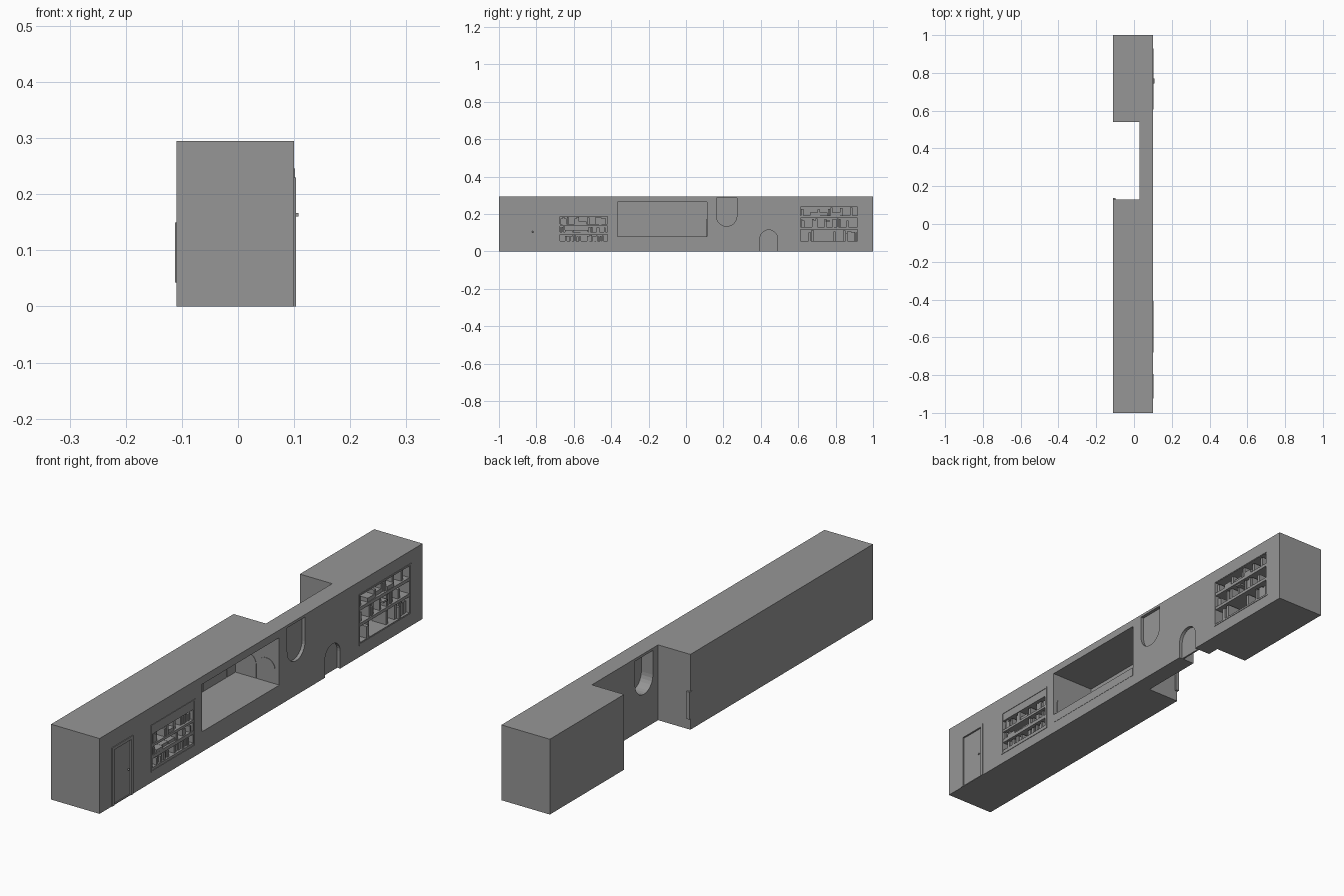
import bpy, bmesh, math, random
from mathutils import Vector

random.seed(4)
if "Cube" in bpy.data.objects:
    bpy.data.objects.remove(bpy.data.objects["Cube"])

grey = bpy.data.materials.new("plain grey")
grey.use_nodes = True
GREY = (0.305, 0.305, 0.305, 1)
grey.diffuse_color = GREY
grey.node_tree.nodes["Principled BSDF"].inputs["Base Color"].default_value = GREY

FACE, BACK, TOP = 0.10, -0.11, 0.295


def prism(bm, pts, a, b, axis="x"):
    """Extrude a 2D outline from a to b along an axis."""
    place = {"x": lambda u, v: (a, u, v),
             "y": lambda u, v: (u, a, v),
             "z": lambda u, v: (u, v, a)}[axis]
    step = {"x": (b - a, 0, 0), "y": (0, b - a, 0), "z": (0, 0, b - a)}[axis]
    face = bm.faces.new([bm.verts.new(place(u, v)) for u, v in pts])
    new = bmesh.ops.extrude_face_region(bm, geom=[face])["geom"]
    bmesh.ops.translate(bm, vec=Vector(step),
                        verts=[g for g in new if isinstance(g, bmesh.types.BMVert)])


def rect(u0, u1, v0, v1):
    return [(u0, v0), (u1, v0), (u1, v1), (u0, v1)]


def box(bm, x0, x1, y0, y1, z0, z1):
    prism(bm, rect(y0, y1, z0, z1), x0, x1)


def arch(u0, u1, flat, tip, n=14):
    """Outline with one flat end and one half-round end."""
    r, mid = (u1 - u0) / 2, (u0 + u1) / 2
    s = 1 if tip > flat else -1
    arc = [(mid + r * math.cos(math.pi * i / n),
            tip - s * r + s * r * math.sin(math.pi * i / n)) for i in range(n + 1)]
    return [(u0, flat), (u1, flat)] + arc


def finish(name, bm):
    bmesh.ops.recalc_face_normals(bm, faces=bm.faces)
    mesh = bpy.data.meshes.new(name)
    bm.to_mesh(mesh)
    bm.free()
    mesh.materials.append(grey)
    obj = bpy.data.objects.new(name, mesh)
    bpy.context.collection.objects.link(obj)
    return obj


def frame(bm, y0, y1, z0, z1, w, t, bottom=True):
    """Thin trim around a rectangle on the detailed face."""
    x0, x1 = FACE - 0.001, FACE + t
    box(bm, x0, x1, y0, y0 + w, z0, z1)
    box(bm, x0, x1, y1 - w, y1, z0, z1)
    box(bm, x0, x1, y0 + w, y1 - w, z1 - w, z1)
    if bottom:
        box(bm, x0, x1, y0 + w, y1 - w, z0, z0 + w)


# Long wall block with a notch in its rear
bm = bmesh.new()
prism(bm, [(BACK, -1), (FACE, -1), (FACE, 1), (BACK, 1), (BACK, 0.54),
           (0.03, 0.54), (0.03, 0.13), (BACK, 0.13)], 0, TOP, "z")
wall = finish("wall_block", bm)

# Openings: room, two arched niches (front and rear), shelves, door
low_shelves = [(0.056, 0.09), (0.104, 0.137), (0.147, 0.187)]
tall_shelves = [(0.055, 0.118), (0.13, 0.18), (0.193, 0.238)]
cut = bmesh.new()
box(cut, -0.09, 0.15, -0.367, 0.112, 0.08, 0.265)
for outline in (arch(0.162, 0.272, 0.285, 0.135), arch(0.395, 0.49, -0.02, 0.115)):
    prism(cut, outline, 0.087, 0.15)
    prism(cut, outline, 0.0, 0.08)
for z0, z1 in low_shelves:
    box(cut, 0.05, 0.15, -0.674, -0.42, z0, z1)
for z0, z1 in tall_shelves:
    box(cut, 0.01, 0.15, 0.613, 0.918, z0, z1)
box(cut, 0.096, 0.15, -0.913, -0.807, 0.004, 0.218)
cutter = finish("opening_cutter", cut)
cutter.hide_render = True

mod = wall.modifiers.new("openings", "BOOLEAN")
mod.operation, mod.solver, mod.object = "DIFFERENCE", "EXACT", cutter
bpy.context.view_layer.objects.active = wall
bpy.ops.object.modifier_apply(modifier=mod.name)
bpy.data.objects.remove(cutter)

# Door trim and knob
bm = bmesh.new()
frame(bm, -0.925, -0.795, 0, 0.23, 0.012, 0.003, bottom=False)
finish("door_frame", bm)
bm = bmesh.new()
bmesh.ops.create_uvsphere(bm, u_segments=10, v_segments=6, radius=0.004)
bmesh.ops.translate(bm, vec=(FACE, -0.82, 0.105), verts=bm.verts)
finish("door_knob", bm)

# Shelf surrounds
bm = bmesh.new()
frame(bm, -0.68, -0.408, 0.04, 0.225, 0.006, 0.002)
finish("low_shelf_frame", bm)
bm = bmesh.new()
frame(bm, 0.605, 0.928, 0.046, 0.246, 0.006, 0.002)
finish("tall_shelf_frame", bm)

# Ledge plate under the room opening
bm = bmesh.new()
box(bm, FACE - 0.001, FACE + 0.001, -0.367, 0.112, 0.045, 0.08)
finish("room_ledge", bm)

# Arcade panels on the room's rear and end walls
bm = bmesh.new()
columns = [-0.367] + [-0.31 + 0.0732 * i for i in range(6)] + [0.112]
for y0, y1 in zip(columns, columns[1:]):
    prism(bm, arch(y0 + 0.002, y1 - 0.002, 0.081, 0.173), -0.091, -0.088)
for i in range(2):
    x0 = -0.075 + i * 0.082
    outline = arch(x0, x0 + 0.076, 0.081, 0.173)
    prism(bm, outline, 0.113, 0.110, "y")
    prism(bm, outline, -0.368, -0.365, "y")
finish("room_arcade", bm)


def books(name, y0, y1, rows, back, gap_chance):
    """Rows of uneven books with gaps, plus a few lying flat."""
    bm = bmesh.new()
    for z0, z1 in rows:
        y, h = y0 + 0.002, z1 - z0
        while y < y1 - 0.012:
            w = random.uniform(0.007, 0.014)
            roll = random.random()
            if roll < gap_chance:
                y += w * 3
                continue
            front = FACE - random.uniform(0.0, 0.012)
            if roll > 0.93 and y < y1 - 0.05:
                w = 0.04
                box(bm, back, front, y, y + w, z0, z0 + h * 0.35)
            else:
                box(bm, back, front, y, y + w, z0, z0 + h * random.uniform(0.7, 0.95))
            y += w + 0.001
    return finish(name, bm)


books("low_shelf_books", -0.674, -0.42, low_shelves, 0.052, 0.12)
books("tall_shelf_books", 0.613, 0.918, tall_shelves, 0.03, 0.32)

# One book pulled forward
bm = bmesh.new()
box(bm, 0.04, 0.108, 0.745, 0.77, 0.16, 0.167)
finish("pulled_book", bm)

# Small plate on the rear corner of the notch
bm = bmesh.new()
box(bm, BACK - 0.002, BACK + 0.012, 0.122, 0.138, 0.043, 0.15)
finish("corner_plate", bm)
